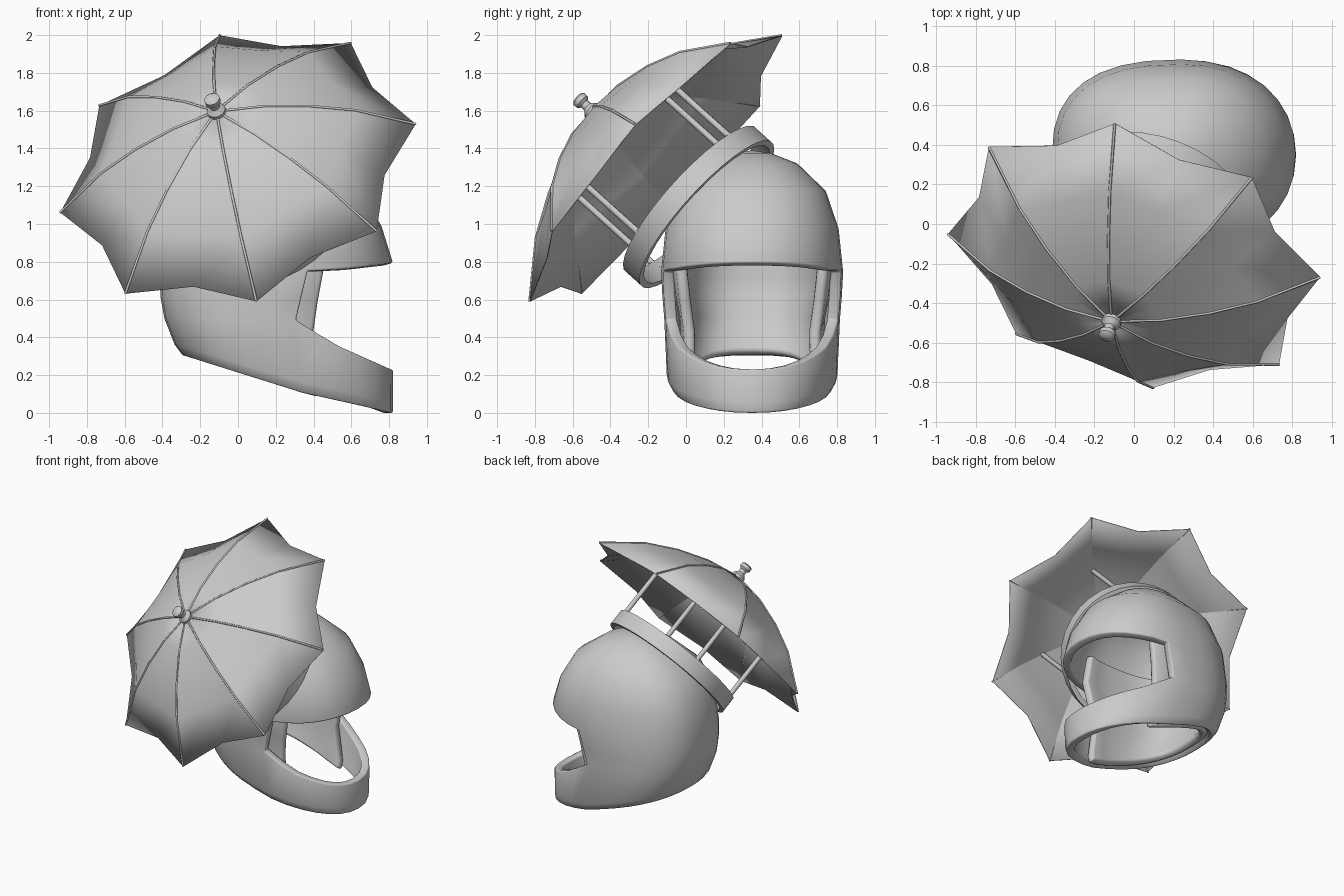
import bpy, math
from mathutils import Matrix, Vector

if "Cube" in bpy.data.objects:
    bpy.data.objects.remove(bpy.data.objects["Cube"])

# Tilted frame shared by the umbrella, its struts and the mounting band
U = Vector((0.945, -0.11, 0.235)).normalized()
V = Vector((-0.1, 0.67, 0.705))
V = (V - U * V.dot(U)).normalized()
N = U.cross(V)
TILT = Matrix.Translation((0, -0.16, 1.295)) @ Matrix((U, V, N)).transposed().to_4x4()


def make(name, verts, faces, matrix=None, angle=40):
    me = bpy.data.meshes.new(name)
    me.from_pydata(verts, [], faces)
    if matrix:
        me.transform(matrix)
    ob = bpy.data.objects.new(name, me)
    bpy.context.collection.objects.link(ob)
    bpy.ops.object.select_all(action='DESELECT')
    bpy.context.view_layer.objects.active = ob
    ob.select_set(True)
    bpy.ops.object.shade_smooth_by_angle(angle=math.radians(angle))
    return ob


def quads(rows, n, skip=lambda r, i: False):
    return [(r * n + i, r * n + (i + 1) % n, (r + 1) * n + (i + 1) % n, (r + 1) * n + i)
            for r in range(rows - 1) for i in range(n) if not skip(r, i)]


def lathe(name, prof, n, sag=None, angle=40):
    # sag: per row, radius factor and lift of every second column
    verts = []
    for k, (r, h) in enumerate(prof):
        for i in range(n):
            a = 2 * math.pi * i / n
            f, dh = sag[k] if sag and i % 2 else (1, 0)
            verts.append((r * f * math.cos(a), r * f * math.sin(a), h + dh))
    return make(name, verts, quads(len(prof), n), TILT, angle)


def tube(name, pts, rad, sides=8):
    cu = bpy.data.curves.new(name, 'CURVE')
    cu.dimensions = '3D'
    sp = cu.splines.new('POLY')
    sp.points.add(len(pts) - 1)
    for p, co in zip(sp.points, pts):
        p.co = (*(TILT @ Vector(co)), 1)
    cu.bevel_depth, cu.bevel_resolution, cu.use_fill_caps = rad, sides // 4 - 1, True
    ob = bpy.data.objects.new(name, cu)
    bpy.context.collection.objects.link(ob)
    bpy.ops.object.select_all(action='DESELECT')
    bpy.context.view_layer.objects.active = ob
    ob.select_set(True)
    bpy.ops.object.convert(target='MESH')


# Umbrella canopy: eight ribs, fabric pulled in between them, creased along the ribs
RIB = [(0.976, 0.0), (0.70, 0.215), (0.48, 0.33), (0.25, 0.415), (0.02, 0.46)]
SAG = [(0.86, 0.015), (0.91, 0), (0.91, 0), (0.92, 0), (1, 0)]
canopy = lathe("umbrella_canopy", RIB, 16, SAG, 180)
sharp = canopy.data.attributes.get("sharp_edge") or canopy.data.attributes.new("sharp_edge", 'BOOLEAN', 'EDGE')
for e in canopy.data.edges:
    a, b = e.vertices
    sharp.data[e.index].value = a % 16 == b % 16 and a % 2 == 0
sol = canopy.modifiers.new("thickness", 'SOLIDIFY')
sol.thickness = 0.006

# Ribs along the outside of the canopy
for i in range(8):
    c, s = math.cos(i * math.pi / 4), math.sin(i * math.pi / 4)
    tube(f"umbrella_rib_{i}", [(r * c, r * s, h) for r, h in RIB], 0.007)

# Finial at the apex
lathe("umbrella_finial", [(0, 0.42), (0.048, 0.43), (0.05, 0.475), (0.026, 0.50), (0.026, 0.525),
                          (0.042, 0.54), (0.042, 0.565), (0.03, 0.575), (0, 0.577)], 16)

# Band round the helmet and four struts up to the canopy
lathe("mount_band", [(0.48, -0.375), (0.515, -0.375), (0.515, -0.255), (0.48, -0.255), (0.48, -0.375)], 32)
for i in range(4):
    a = math.pi / 4 + i * math.pi / 2
    x, y = 0.497 * math.cos(a), 0.497 * math.sin(a)
    tube(f"mount_strut_{i}", [(x, y, -0.30), (x, y, 0.305)], 0.018)

# Helmet rows: front x, back x, middle x, half width, then z along x as (x, z) points
ROWS = [
    (0.82, -0.29, 0.2, 0.42, [(-0.32, 0.31), (0.35, 0.10), (0.82, 0.0)]),
    (0.82, -0.335, 0.2, 0.452, [(-0.32, 0.36), (0.35, 0.16), (0.82, 0.06)]),
    (0.82, -0.39, 0.16, 0.465, [(-0.4, 0.50), (0.3, 0.495), (0.52, 0.36), (0.82, 0.23)]),
    (0.81, -0.41, 0.2, 0.475, [(-0.4, 0.61), (0.3, 0.62), (0.82, 0.52)]),
    (0.82, -0.415, 0.24, 0.482, [(-0.4, 0.72), (0.35, 0.75), (0.6, 0.765), (0.82, 0.795)]),
    (0.76, -0.39, 0.24, 0.458, [(-0.4, 0.96), (0.82, 0.99)]),
    (0.65, -0.29, 0.22, 0.39, [(-0.4, 1.17), (0.82, 1.18)]),
    (0.46, -0.09, 0.2, 0.24, [(-0.4, 1.32), (0.82, 1.32)]),
    (0.30, 0.08, 0.19, 0.10, [(-0.4, 1.375), (0.82, 1.375)]),
]
CY, COLS = 0.35, 32


def interp(pts, x):
    if x <= pts[0][0]:
        return pts[0][1]
    for (x0, z0), (x1, z1) in zip(pts, pts[1:]):
        if x <= x1:
            return z0 + (z1 - z0) * (x - x0) / (x1 - x0)
    return pts[-1][1]


def shell_verts(rows, insets):
    verts = []
    for (xf, xb, cx, w, zp), inset in zip(rows, insets):
        for i in range(COLS):
            t = 2 * math.pi * i / COLS
            front = math.cos(t) > 0
            a, e = (xf - cx, 0.92) if front else (cx - xb, 0.8)
            c, s = (math.copysign(abs(f) ** e, f) for f in (math.cos(t), math.sin(t)))
            verts.append((cx + (a - inset) * c, CY + (w - inset) * s, interp(zp, cx + a * c)))
    return verts


def in_front(i, half):
    return i < half or i >= COLS - half


def finish(ob, thickness, bevel):
    m = ob.modifiers.new("thickness", 'SOLIDIFY')
    m.thickness, m.offset = thickness, -1
    b = ob.modifiers.new("rounded_rim", 'BEVEL')
    b.width, b.segments, b.angle_limit = bevel, 2, math.radians(50)


# Helmet shell with the face opening left out between chin bar and brow
verts = shell_verts(ROWS, [0] * len(ROWS))
faces = quads(len(ROWS), COLS, lambda r, i: r in (2, 3) and in_front(i, 7))
top, last = len(verts), (len(ROWS) - 1) * COLS
verts.append((0.19, CY, 1.39))
faces += [(last + i, last + (i + 1) % COLS, top) for i in range(COLS)]
finish(make("helmet_shell", verts, faces), 0.06, 0.01)

# Padded liner round the sides and back inside the shell
liner_rows = ROWS[:6]
verts = shell_verts(liner_rows, [0.05, 0.06, 0.08, 0.065, 0.055, 0.055])
faces = quads(len(liner_rows), COLS, lambda r, i: in_front(i, 6))
finish(make("helmet_liner", verts, faces), 0.06, 0.02)
